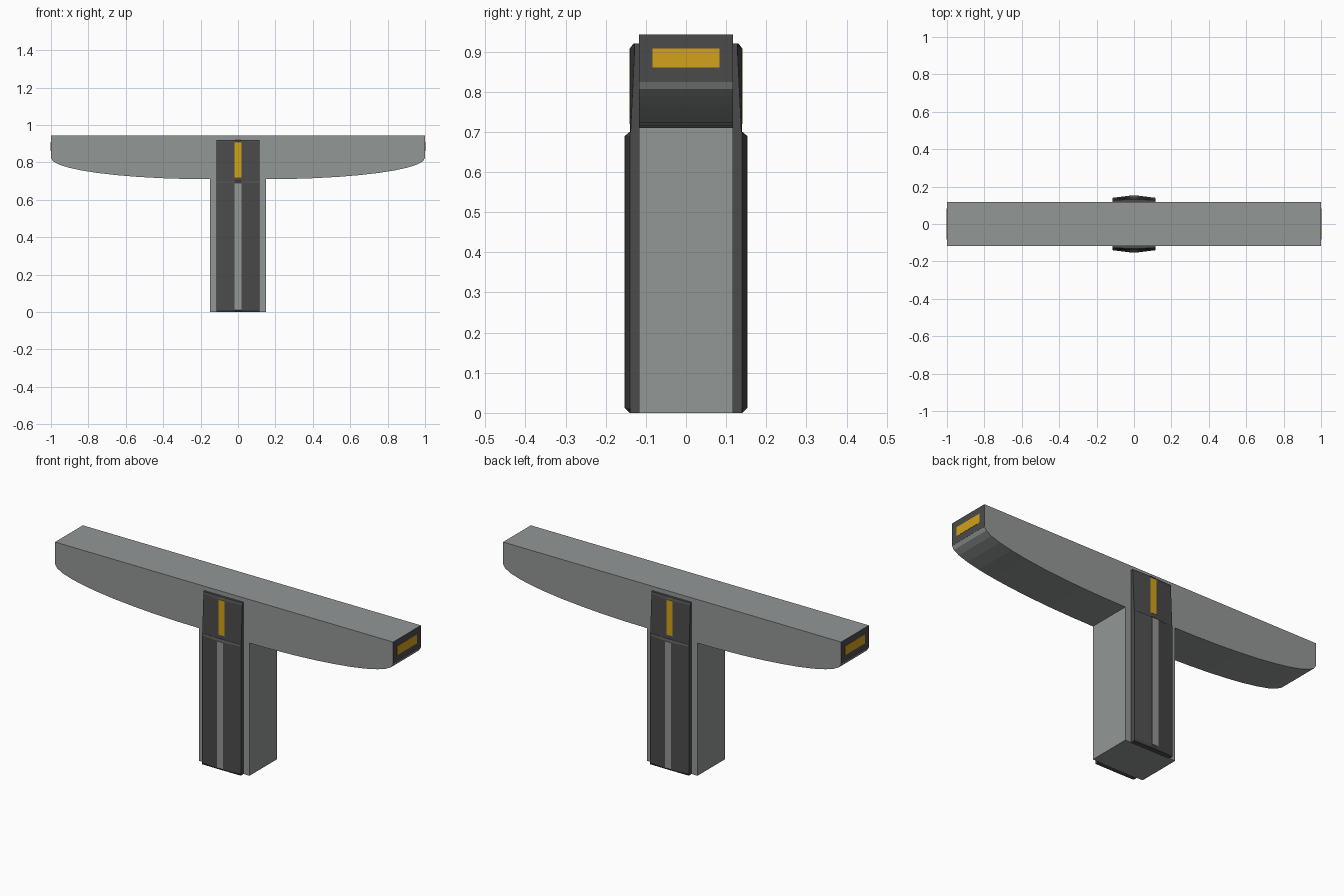
import bpy, bmesh, math

if "Cube" in bpy.data.objects:
    bpy.data.objects.remove(bpy.data.objects["Cube"])

D = 0.117  # half depth of the concrete


def material(name, rgb):
    m = bpy.data.materials.new(name)
    m.diffuse_color = (*rgb, 1)
    m.use_nodes = True
    m.node_tree.nodes["Principled BSDF"].inputs["Base Color"].default_value = m.diffuse_color
    return m


CONCRETE = material("concrete", (0.29, 0.31, 0.305))
DARK = material("dark_panel", (0.07, 0.07, 0.07))
AMBER = material("amber", (0.64, 0.36, 0.01))


def finish(bm, name, mat):
    bmesh.ops.recalc_face_normals(bm, faces=bm.faces)
    me = bpy.data.meshes.new(name)
    bm.to_mesh(me)
    bm.free()
    me.materials.append(mat)
    ob = bpy.data.objects.new(name, me)
    bpy.context.collection.objects.link(ob)
    return ob


def box(name, lo, hi, mat):
    bm = bmesh.new()
    bmesh.ops.create_cube(bm, size=1)
    for v in bm.verts:
        v.co = [(a + b) / 2 + c * (b - a) for a, b, c in zip(lo, hi, v.co)]
    return finish(bm, name, mat)


def panel(name, side, levels):
    """Loft a shallow ridged panel from (z, edge depth, ridge depth) levels."""
    bm = bmesh.new()
    rings = []
    for z, edge, ridge in levels:
        pts = [(-0.115, D - 0.005), (-0.115, edge), (-0.018, ridge),
               (0.018, ridge), (0.115, edge), (0.115, D - 0.005)]
        rings.append([bm.verts.new((x, side * y, z)) for x, y in pts])
    for a, b in zip(rings, rings[1:]):
        for i in range(6):
            j = (i + 1) % 6
            bm.faces.new((a[i], a[j], b[j], b[i]))
    bm.faces.new(rings[0])
    bm.faces.new(rings[-1])
    return finish(bm, name, DARK)


# T-shaped body: column plus crosshead with elliptical underside
arc = [(0.15 + 0.85 * math.cos(math.radians(9 * i)),
        0.824 - 0.114 * math.sin(math.radians(9 * i))) for i in range(11)]
half = [(1, 0.943)] + arc + [(0.15, 0)]
outline = half + [(-x, z) for x, z in reversed(half)]
bm = bmesh.new()
face = bm.faces.new([bm.verts.new((x, -D, z)) for x, z in outline])
ext = bmesh.ops.extrude_face_region(bm, geom=[face])
bmesh.ops.translate(bm, vec=(0, 2 * D, 0),
                    verts=[g for g in ext["geom"] if isinstance(g, bmesh.types.BMVert)])
finish(bm, "pier_body", CONCRETE)

# Ridged panels and centre stripes on front and back
for side, label in ((-1, "front"), (1, "back")):
    panel(label + "_lower_panel", side,
          [(0, 0.14, 0.141), (0.012, 0.14, 0.152), (0.69, 0.14, 0.152), (0.70, 0.14, 0.141)])
    panel(label + "_upper_panel", side,
          [(0.699, 0.138, 0.14), (0.908, 0.128, 0.14), (0.92, 0.128, 0.131)])
    for part, z0, z1, y, mat in (("lower", 0.012, 0.69, 0.152, CONCRETE),
                                 ("upper", 0.72, 0.908, 0.14, AMBER)):
        ys = sorted((side * (y - 0.004), side * (y + 0.001)))
        box(f"{label}_{part}_stripe", (-0.018, ys[0], z0), (0.018, ys[1], z1), mat)

# Dark end plates with amber markers
for side, label in ((-1, "left"), (1, "right")):
    for part, x0, x1, y, z0, z1, mat in (
            ("end_plate", 0.998, 1.0005, D, 0.824, 0.943, DARK),
            ("end_marker", 0.998, 1.0015, 0.083, 0.86, 0.908, AMBER)):
        xs = sorted((side * x0, side * x1))
        box(f"{label}_{part}", (xs[0], -y, z0), (xs[1], y, z1), mat)
